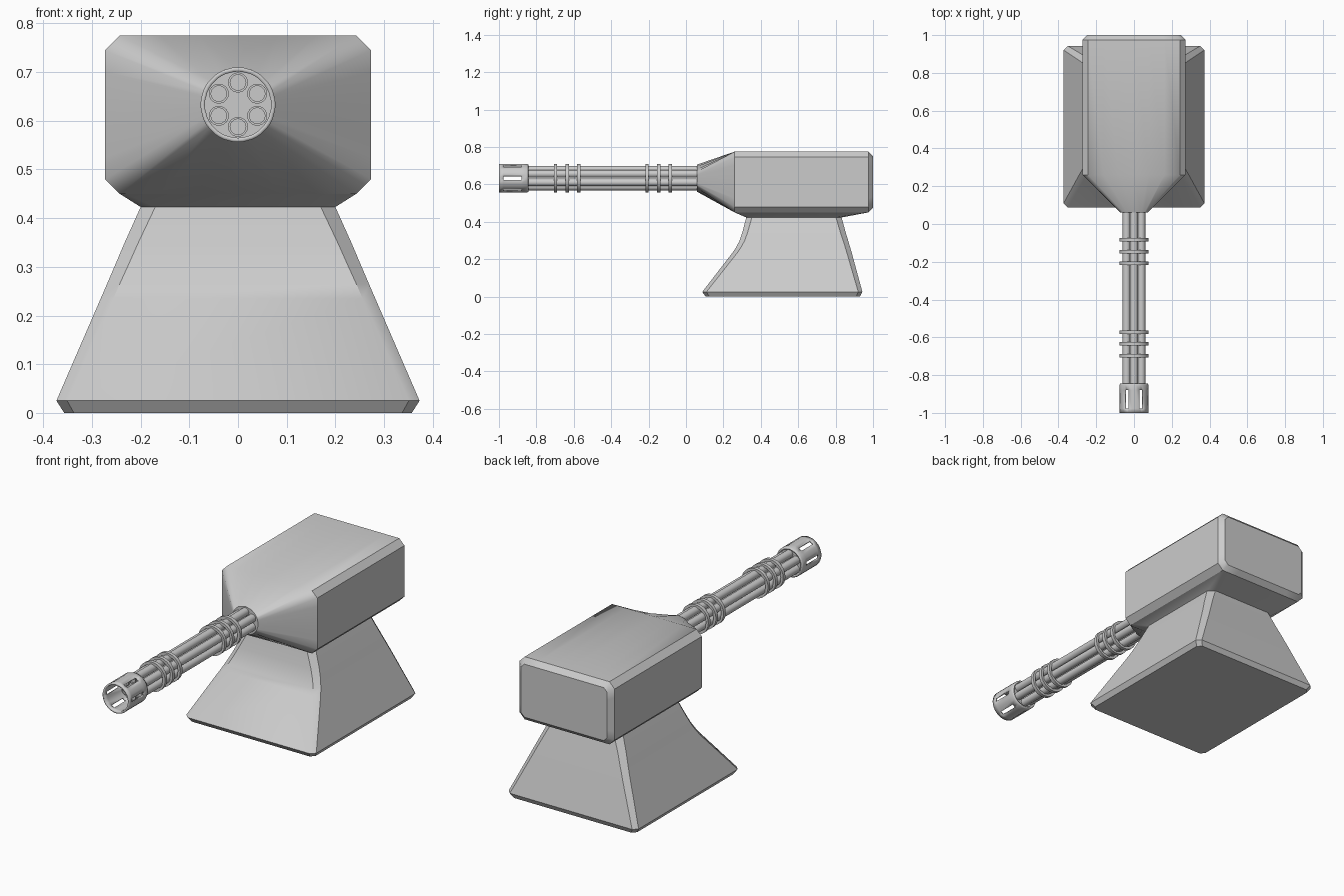
import bpy, bmesh, math

if "Cube" in bpy.data.objects:
    bpy.data.objects.remove(bpy.data.objects["Cube"])

grey = bpy.data.materials.new("gunmetal_grey")
grey.diffuse_color = (0.6, 0.6, 0.6, 1)
grey.use_nodes = True
grey.node_tree.nodes["Principled BSDF"].inputs["Base Color"].default_value = grey.diffuse_color
AXIS_Z = 0.633          # height of the barrel axis


def loft(name, rings, cap_start=True, cap_end=True, angle=35, skip=None):
    """Skin a list of equal-length point rings; skip(i, j) leaves a hole."""
    bm = bmesh.new()
    vs = [[bm.verts.new(p) for p in ring] for ring in rings]
    n = len(rings[0])
    for i in range(len(vs) - 1):
        for j in range(n):
            if skip and skip(i, j):
                continue
            k = (j + 1) % n
            bm.faces.new((vs[i][j], vs[i + 1][j], vs[i + 1][k], vs[i][k]))
    if cap_start:
        bm.faces.new(vs[0])
    if cap_end:
        bm.faces.new(vs[-1])
    bmesh.ops.remove_doubles(bm, verts=bm.verts, dist=1e-5)
    bmesh.ops.recalc_face_normals(bm, faces=bm.faces)
    me = bpy.data.meshes.new(name)
    bm.to_mesh(me)
    bm.free()
    me.materials.append(grey)
    ob = bpy.data.objects.new(name, me)
    bpy.context.collection.objects.link(ob)
    bpy.ops.object.select_all(action='DESELECT')
    ob.select_set(True)
    bpy.context.view_layer.objects.active = ob
    bpy.ops.object.shade_smooth_by_angle(angle=math.radians(angle))
    return ob


def octagon(hx, b0, b1, c):
    """Rectangle with chamfered corners, as 2D points."""
    return [(hx, b0 + c), (hx, b1 - c), (hx - c, b1), (-hx + c, b1),
            (-hx, b1 - c), (-hx, b0 + c), (-hx + c, b0), (hx - c, b0)]


def circle(r, y, cx=0, cz=AXIS_Z, degrees=None, n=32):
    degrees = degrees or [360 * i / n for i in range(n)]
    return [(cx + r * math.cos(math.radians(a)), y,
             cz + r * math.sin(math.radians(a))) for a in degrees]


def subdivide(pts, n=6):
    """Split the long edges of an octagon, leaving the chamfers whole."""
    out = []
    for i, (a, b) in enumerate(pts):
        c, d = pts[(i + 1) % len(pts)]
        k = n if i % 2 == 0 else 1
        out += [(a + (c - a) * t / k, b + (d - b) * t / k) for t in range(k)]
    return out


# Pedestal: flared foot, curved waist, and flare up under the housing
sections = [(0, .357, .105, .93, .02), (.025, .373, .087, .943, .022),
            (.235, .282, .249, .886, .026), (.265, .269, .269, .877, .026),
            (.30, .254, .287, .867, .027), (.345, .235, .302, .853, .028),
            (.423, .2, .322, .832, .03), (.45, .243, .26, .975, .012)]
loft("pedestal", [[(x, y, z) for x, y in octagon(hx, y0, y1, c)]
                  for z, hx, y0, y1, c in sections], cap_end=False)

# Housing: chamfered box whose front blends into a round collar
body = subdivide(octagon(.273, .45, .775, .03))
back = subdivide(octagon(.248, .475, .75, .02))
dirs = [math.degrees(math.atan2(z - AXIS_Z, x)) for x, z in body]
loft("housing", [circle(.073, .06, degrees=dirs),
                 [(x, .26, z) for x, z in body],
                 [(x, .975, z) for x, z in body],
                 [(x, 1.0, z) for x, z in back]], angle=40)

# Six hollow barrels around the axis
for i in range(6):
    a = math.radians(90 + 60 * i)
    cx, cz = .0455 * math.cos(a), AXIS_Z + .0455 * math.sin(a)
    loft(f"barrel_{i + 1}", [circle(r, y, cx, cz, n=18) for r, y in
         ((.0205, .08), (.0205, -.868), (.016, -.868), (.016, -.78))])


def band(name, y0, y1, r_out, r_in):
    loft(name, [circle(r, y) for r, y in
         ((r_out, y0), (r_out, y1), (r_in, y1), (r_in, y0), (r_out, y0))],
         False, False)


# Two groups of three clamp bands
for g, centre in enumerate((-.146, -.635)):
    for i in (-1, 0, 1):
        y = centre + .0625 * i
        band(f"clamp_band_{g * 3 + i + 2}", y - .009, y + .009, .076, .062)

# Muzzle sleeve with six slots cut through its wall
angles = [60 * k + d for k in range(6) for d in (-8, 0, 8, 22, 30, 38)]
ys = (-1, -.977, -.88, -.853, -.845)
rs = (.0725, .0725, .0725, .0725, .069)
sleeve = loft("muzzle_sleeve", [circle(r, y, degrees=angles) for r, y in zip(rs, ys)],
              False, False, skip=lambda i, j: i == 1 and j % 6 < 2)
wall = sleeve.modifiers.new("wall", 'SOLIDIFY')
wall.thickness = .009
wall.offset = 0

# Plate closing the sleeve behind the barrel tips
loft("muzzle_plate", [circle(.0695, -.86), circle(.0695, -.847)])
